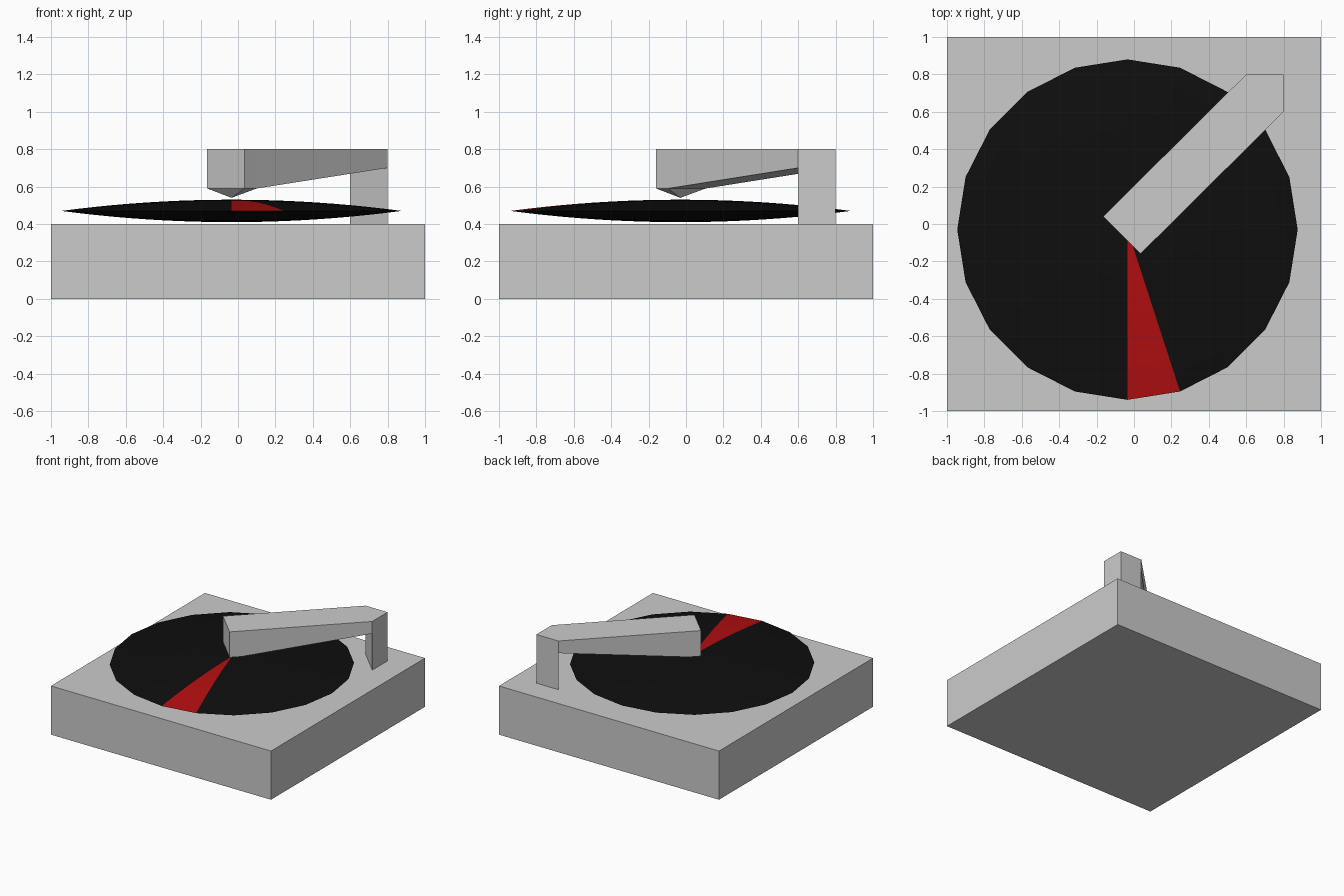
import bpy, bmesh, math

if "Cube" in bpy.data.objects:
    bpy.data.objects.remove(bpy.data.objects["Cube"], do_unlink=True)


def make_material(name, color):
    mat = bpy.data.materials.new(name)
    mat.use_nodes = True
    mat.diffuse_color = (*color, 1)
    mat.node_tree.nodes["Principled BSDF"].inputs["Base Color"].default_value = (*color, 1)
    return mat


def make_object(name, bm, *mats):
    bmesh.ops.recalc_face_normals(bm, faces=bm.faces[:])
    mesh = bpy.data.meshes.new(name)
    bm.to_mesh(mesh)
    bm.free()
    for mat in mats:
        mesh.materials.append(mat)
    obj = bpy.data.objects.new(name, mesh)
    bpy.context.collection.objects.link(obj)
    return obj


def prism(bm, outline, bottom, top):
    """Upright prism from an outline; bottom is a height or one height per corner."""
    heights = bottom if isinstance(bottom, list) else [bottom] * len(outline)
    low = [bm.verts.new((x, y, z)) for (x, y), z in zip(outline, heights)]
    high = [bm.verts.new((x, y, top)) for x, y in outline]
    bm.faces.new(high)
    bm.faces.new(low[::-1])
    for i in range(len(outline)):
        j = (i + 1) % len(outline)
        bm.faces.new((low[i], low[j], high[j], high[i]))
    return low


grey = make_material("light grey", (0.6, 0.6, 0.6))
black = make_material("black", (0.0045, 0.0045, 0.0045))
red = make_material("red", (0.46, 0.0045, 0.005))

BASE_TOP = 0.4
ARM_TOP = 0.8
CX, CY = -0.035, -0.03        # turning axis of the disc

# Base slab
bm = bmesh.new()
prism(bm, [(-1, -1), (1, -1), (1, 1), (-1, 1)], 0, BASE_TOP)
make_object("base", bm, grey)

# Lens-shaped disc: parabolic profile spun around its axis
SIDES, RINGS, RADIUS, BULGE, RIM_Z = 20, 10, 0.91, 0.06, 0.47
bm = bmesh.new()
profile = []
for i in range(2 * RINGS + 1):
    t = i / RINGS - 1
    r = 1 - abs(t)
    side = 1 if t < 0 else -1
    profile.append(bm.verts.new((CX, CY - RADIUS * r, RIM_Z + side * BULGE * (1 - r * r))))
# start at the upper pole, go out to the rim, come back under to the lower pole
for i, v in enumerate(profile):
    r = i / RINGS if i <= RINGS else 2 - i / RINGS
    side = 1 if i <= RINGS else -1
    v.co = (CX, CY - RADIUS * r, RIM_Z + side * BULGE * (1 - r * r))
edges = [bm.edges.new(pair) for pair in zip(profile, profile[1:])]
bmesh.ops.spin(bm, geom=profile + edges, cent=(CX, CY, 0), axis=(0, 0, 1),
               angle=math.tau, steps=SIDES, use_duplicate=False)
bmesh.ops.remove_doubles(bm, verts=bm.verts[:], dist=0.0005)
# One red sector on the upper surface
for face in bm.faces:
    c = face.calc_center_median()
    angle = math.atan2(c.y - CY, c.x - CX) + math.pi / 2
    if c.z > RIM_Z and 0 < angle < math.tau / SIDES:
        face.material_index = 1
make_object("disc", bm, black, red)

# Arm: a block at the head, then a beam tapering towards the post
HEAD_Z, ROOT_Z = 0.59, 0.70
near_r, near_l = (0.035, -0.16), (-0.165, 0.04)
mid_r, mid_l = (0.1, -0.095), (-0.1, 0.105)
root_r, root_l, corner = (0.8, 0.6), (0.6, 0.8), (0.8, 0.8)

bm = bmesh.new()
prism(bm, [near_r, mid_r, mid_l, near_l], HEAD_Z, ARM_TOP)
prism(bm, [mid_r, root_r, root_l, mid_l], [HEAD_Z, ROOT_Z, ROOT_Z, HEAD_Z], ARM_TOP)
# Join the blocks and drop the wall between them
bmesh.ops.remove_doubles(bm, verts=bm.verts[:], dist=0.0005)
inner = [f for f in bm.faces if all(len(e.link_faces) > 2 for e in f.edges
         if abs(e.verts[0].co.z - e.verts[1].co.z) > 0.1)
         and abs(f.normal.z) < 0.1
         and abs(f.calc_center_median().x) < 0.01 and abs(f.calc_center_median().y) < 0.01]
bmesh.ops.delete(bm, geom=inner, context='FACES')
make_object("arm", bm, grey)

# Shallow pyramid point under the arm head
bm = bmesh.new()
rim = [bm.verts.new((x, y, HEAD_Z)) for x, y in (near_r, mid_r, mid_l, near_l)]
tip = bm.verts.new((CX, CY, 0.54))
for a, b in zip(rim, rim[1:] + rim[:1]):
    bm.faces.new((a, b, tip))
bm.faces.new(rim)
make_object("arm_tip", bm, grey)

# Triangular post in the back corner
bm = bmesh.new()
prism(bm, [root_r, corner, root_l], BASE_TOP, ARM_TOP)
make_object("post", bm, grey)
